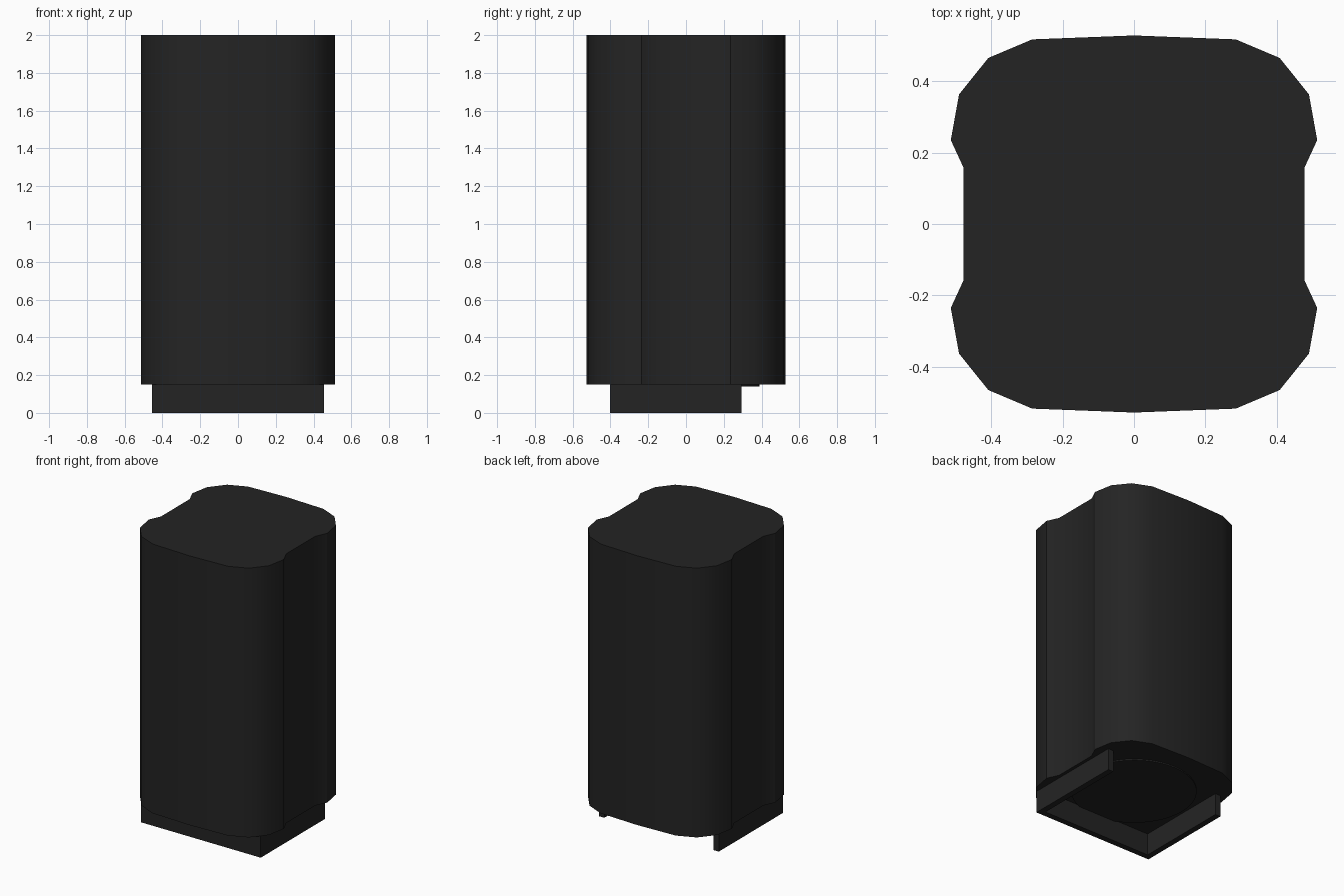
import bpy
import bmesh
import math

cube = bpy.data.objects.get("Cube")
if cube:
    bpy.data.objects.remove(cube, do_unlink=True)

BASE_Z = 0.15   # underside of the body
TOP_Z = 2.0

# Single dark plastic colour
black = bpy.data.materials.new("charcoal_black")
black.use_nodes = True
colour = (0.0175, 0.0175, 0.0175, 1)
black.diffuse_color = colour
bsdf = next(n for n in black.node_tree.nodes if n.type == "BSDF_PRINCIPLED")
bsdf.inputs["Base Color"].default_value = colour


def extrude_profile(name, points, z0, z1, smooth=False):
    """Make a closed prism from an outline in the xy plane."""
    bm = bmesh.new()
    face = bm.faces.new([bm.verts.new((x, y, z0)) for x, y in points])
    result = bmesh.ops.extrude_face_region(bm, geom=[face])
    top = [v for v in result["geom"] if isinstance(v, bmesh.types.BMVert)]
    bmesh.ops.translate(bm, vec=(0, 0, z1 - z0), verts=top)
    bmesh.ops.recalc_face_normals(bm, faces=bm.faces)
    mesh = bpy.data.meshes.new(name)
    bm.to_mesh(mesh)
    bm.free()
    mesh.materials.append(black)
    obj = bpy.data.objects.new(name, mesh)
    bpy.context.collection.objects.link(obj)
    if smooth:
        bpy.ops.object.select_all(action="DESELECT")
        obj.select_set(True)
        bpy.context.view_layer.objects.active = obj
        bpy.ops.object.shade_smooth_by_angle(angle=math.radians(32))
    return obj


# Body: bowed front and back, rounded corners, a shallow channel in each side
quarter = [(0.285, 0.517), (0.408, 0.465), (0.49, 0.363),
           (0.513, 0.235), (0.477, 0.157)]
right_half = [(0, 0.528)] + quarter + [(x, -y) for x, y in reversed(quarter)]
outline = right_half + [(-x, -y) for x, y in right_half]
extrude_profile("body", outline, BASE_Z, TOP_Z, smooth=True)

# Base bracket: U-shaped skirt, open at the back
half_w, front, back, wall = 0.455, -0.403, 0.294, 0.04
side = [(half_w, front), (half_w, back),
        (half_w - wall, back), (half_w - wall, front + wall)]
bracket = side + [(-x, y) for x, y in reversed(side)]
extrude_profile("base_bracket", bracket, 0, BASE_Z)

# Round plate under the body
count = 48
circle = [(0.39 * math.cos(math.tau * i / count),
           0.39 * math.sin(math.tau * i / count)) for i in range(count)]
extrude_profile("bottom_plate", circle, BASE_Z - 0.009, BASE_Z, smooth=True)
